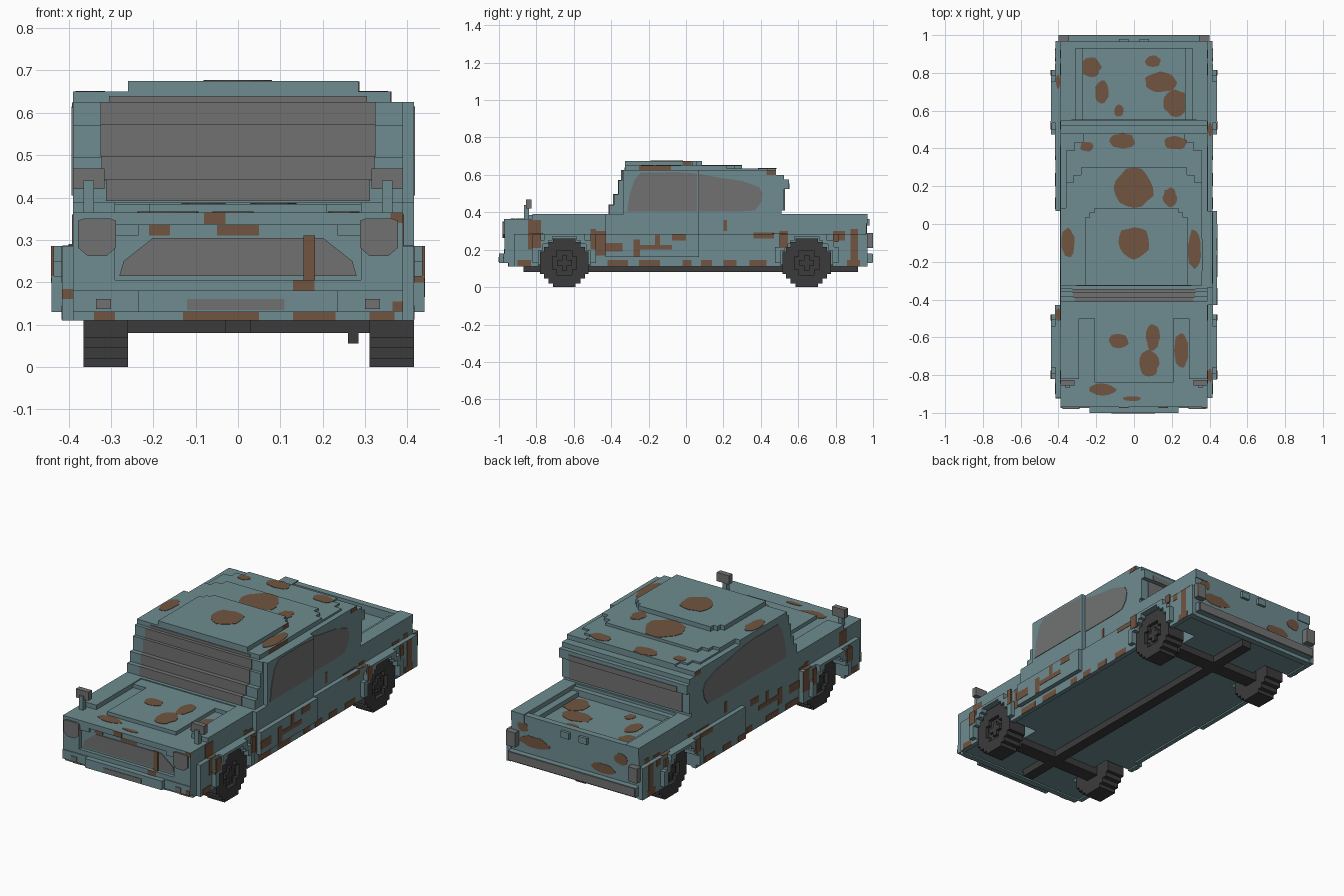
import bpy, bmesh, math, random

if "Cube" in bpy.data.objects:
    bpy.data.objects.remove(bpy.data.objects["Cube"])
random.seed(4)


def material(name, rgb):
    m = bpy.data.materials.new(name)
    m.use_nodes = True
    col = (*rgb, 1)
    m.diffuse_color = col
    m.node_tree.nodes["Principled BSDF"].inputs["Base Color"].default_value = col
    return m


TEAL = material("dusty teal paint", (0.158, 0.262, 0.282))
GREY = material("grey glass", (0.165, 0.167, 0.167))
RUST = material("rust brown", (0.165, 0.090, 0.052))
DARK = material("dark rubber", (0.044, 0.044, 0.044))


def prism(name, axis, pts, a, b, mat=TEAL):
    """Extrude a flat outline along an axis from a to b."""
    place = {"x": lambda p, d: (d, p[0], p[1]),
             "y": lambda p, d: (p[0], d, p[1]),
             "z": lambda p, d: (p[0], p[1], d)}[axis]
    bm = bmesh.new()
    lo = [bm.verts.new(place(p, a)) for p in pts]
    hi = [bm.verts.new(place(p, b)) for p in pts]
    bm.faces.new(lo)
    bm.faces.new(hi[::-1])
    n = len(pts)
    for i in range(n):
        j = (i + 1) % n
        bm.faces.new((lo[i], hi[i], hi[j], lo[j]))
    bmesh.ops.recalc_face_normals(bm, faces=bm.faces)
    me = bpy.data.meshes.new(name)
    bm.to_mesh(me)
    bm.free()
    me.materials.append(mat)
    bpy.context.collection.objects.link(bpy.data.objects.new(name, me))


def box(name, x0, x1, y0, y1, z0, z1, mat=TEAL):
    prism(name, "z", [(x0, y0), (x1, y0), (x1, y1), (x0, y1)], z0, z1, mat)


def pair(name, x0, x1, *rest):
    """Same box on both sides."""
    box("left_" + name, x0, x1, *rest)
    box("right_" + name, -x1, -x0, *rest)


def tier(name, x0, x1, y0, y1, c, z0, z1):
    """Roof layer with stepped rear corners."""
    h = c / 2
    prism(name, "z", [(x0, y0), (x1, y0), (x1, y1 - c), (x1 - h, y1 - c), (x1 - h, y1 - h), (x1 - c, y1 - h), (x1 - c, y1),
                      (x0 + c, y1), (x0 + c, y1 - h), (x0 + h, y1 - h), (x0 + h, y1 - c), (x0, y1 - c)], z0, z1)


def mirror_half(q):
    return q + [(-y, z) for y, z in reversed(q)]


def shift(pts, dy, dz, s=1):
    return [(y + dy, z * s + dz) for y, z in pts]


# Stepped outlines, as offsets from the wheel centre
TYRE = [(.13, 0), (.13, .06), (.11, .06), (.11, .085), (.085, .085), (.085, .11), (.06, .11), (.06, .13)]
RIM = [(.065, 0), (.065, .035), (.04, .035), (.04, .065)]
FLARE = [(.17, 0), (.17, .085), (.145, .085), (.145, .12), (.11, .12), (.11, .155)]
ARCH = [(.138, 0), (.138, .065), (.115, .065), (.115, .1), (.085, .1), (.085, .12), (.065, .12), (.065, .14)]
WHEELS = {"front": -.65, "rear": .645}
HUB_Z = .13


def arch_edge(cy, zb):
    """Arch opening from front to back, starting at the panel bottom."""
    pts = shift(mirror_half(ARCH), cy, HUB_Z)[::-1]
    return [(pts[0][0], zb)] + pts[1:-1] + [(pts[-1][0], zb)]


def side_panel(name, x0, x1, y0, y1, zb, zt, centres):
    pts = [(y0, zb)]
    for c in centres:
        pts += arch_edge(c, zb)
    prism(name, "x", pts + [(y1, zb), (y1, zt), (y0, zt)], x0, x1)


# Wheels with recessed hubs, and the flares over them
for end, cy in WHEELS.items():
    for side, x0, x1, s in (("left", .31, .415, 1), ("right", -.365, -.26, -1)):
        n = f"{end}_{side}_"
        xo, xi = (x1, x0) if s > 0 else (x0, x1)
        up, dn = mirror_half(TYRE), [(y, -z) for y, z in mirror_half(TYRE)][::-1]
        prism(n + "tyre", "x", shift(up[:-1] + dn[:-1], cy, HUB_Z), xi, xo - s * .02, DARK)
        ring = up + mirror_half(RIM)[::-1]
        for half, k in (("upper", 1), ("lower", -1)):
            prism(n + half + "_rim", "x", shift(ring, cy, HUB_Z, k), xo - s * .02, xo, DARK)
        for w, h in ((.04, .014), (.014, .04)):
            box(n + "hub", *sorted((xo - s * .02, xo - s * .006)), cy - w, cy + w, HUB_Z - h, HUB_Z + h, DARK)
        flare = mirror_half(FLARE) + mirror_half(ARCH)[::-1]
        prism(n + "flare", "x", shift(flare, cy, HUB_Z), s * .385, s * .44)
    box(end + "_axle", -.27, .315, cy - .04, cy + .04, .08, .14, DARK)
    box(end + "_axle_drop", .26, .285, cy - .04, cy + .04, .055, .09, DARK)
box("chassis_rail", -.03, .03, -.87, .92, .08, .145, DARK)

# Lower body
fy, ry = WHEELS["front"], WHEELS["rear"]
box("body_core", -.24, .24, -.95, .95, .118, .34)
for s, n in ((1, "left"), (-1, "right")):
    side_panel(n + "_inner_side", s * .24, s * .39, -.95, .95, .118, .34, (fy, ry))
side_panel("left_skin", .39, .415, -.92, .97, .11, .285, (fy, ry))
side_panel("right_front_skin", -.415, -.39, -.92, -.43, .11, .285, (fy,))
side_panel("right_rear_skin", -.415, -.39, .07, .97, .11, .285, (ry,))
box("right_sill", -.39, -.365, -.43, .07, .11, .145)
box("left_door_panel", .41, .44, -.43, .07, .16, .285)
box("belt_section", -.39, .39, -.43, .52, .34, .39)
box("left_door_belt", .39, .415, -.43, .07, .285, .39)

# Hood
box("hood", -.39, .39, -.95, -.43, .34, .365)
pair("hood_rail", .29, .39, -.82, -.43, .365, .39)
box("hood_panel", -.21, .21, -.84, -.43, .365, .385)
box("hood_cowl", -.29, .29, -.5, -.43, .365, .385)

# Front end
box("front_wall", -.39, .39, -.95, -.92, .11, .365)
box("grille_bottom_frame", -.39, .39, -.97, -.95, .18, .205)
pair("grille_side_frame", .29, .39, -.97, -.95, .205, .365)
box("grille_top_frame", -.29, .29, -.97, -.95, .335, .365)
pair("grille_corner", .235, .29, -.965, -.95, .31, .335)
prism("grille", "y", [(-.28, .215), (.28, .215), (.27, .25), (.2, .305), (-.2, .305), (-.27, .25)], -.955, -.945, GREY)
box("front_bumper", -.39, .39, -.975, -.95, .13, .18)
box("bumper_centre", -.235, .235, -1, -.97, .13, .18)
box("plate", -.12, .11, -1.003, -.998, .135, .16, GREY)
pair("fog_lamp", .3, .335, -.979, -.97, .137, .16, GREY)
for s, n in ((1, "left"), (-1, "right")):
    prism(n + "_headlight", "y", [(s * x, z) for x, z in
          ((.31, .262), (.355, .262), (.378, .282), (.378, .345), (.365, .35), (.3, .35), (.288, .345), (.288, .282))],
          -.98, -.96, GREY)
    prism(n + "_mirror_stem", "x", [(-.865, .36), (-.84, .36), (-.84, .44), (-.865, .44)], s * .34, s * .365)
pair("mirror", .315, .39, -.855, -.825, .42, .468, GREY)

# Cab, stepped at the windscreen and at the back
STEPS = [(.39, .44, -.41, .312), (.44, .495, -.385, .322), (.495, .57, -.36, .325), (.57, .625, -.343, .325)]
prof = []
for z0, z1, y, _ in STEPS:
    prof += [(y, z0), (y, z1)]
prof += [(.48, .625), (.48, .6), (.525, .6), (.525, .575), (.55, .575), (.55, .525), (.525, .525), (.525, .41), (.51, .41), (.51, .39)]
prism("cab", "x", prof, -.39, .39)
for i, (z0, z1, y, w) in enumerate(STEPS):
    box(f"windscreen_{i}", -w, w, y - .004, -.3, z0 + .002, z1 + .003 if i < 3 else z1, GREY)
box("left_front_door_top", .385, .415, -.335, .07, .39, .625)
box("roof_slab", -.39, .36, -.325, .085, .625, .65)
tier("roof_rear_slab", -.36, .36, .085, .3, .08, .625, .65)
tier("roof_rear_lip", -.36, .36, .2, .48, .09, .62, .635)
tier("roof_top", -.26, .285, -.325, .085, .05, .65, .675)
box("windscreen_top", -.305, .305, -.329, -.32, .625, .64, GREY)
box("rear_window", -.345, .345, .52, .529, .41, .525, GREY)
box("rear_window_top", -.33, .33, .545, .554, .525, .555, GREY)

# Side windows, split at the door seam
FRONT_WIN = [(-.315, .405), (-.3, .5), (-.275, .575), (-.24, .612), (-.05, .615), (.06, .607), (.06, .405)]
REAR_WIN = [(.06, .405), (.06, .607), (.18, .585), (.3, .568), (.39, .535), (.41, .5), (.4, .45), (.37, .41), (.3, .405)]
for n, win, xs in (("front", FRONT_WIN, (.418, -.393)), ("rear", REAR_WIN, (.393, -.393))):
    for side, x in zip(("left", "right"), xs):
        prism(f"{side}_{n}_window", "x", win, x, x * .985, GREY)

# Bed and tail
pair("bed_wall", .31, .39, .5, .97, .34, .39)
pair("bed_ledge", .27, .31, .52, .93, .34, .365)
box("bed_front_ledge", -.31, .31, .5, .55, .34, .375)
box("tailgate", -.39, .39, .93, .965, .11, .385)
pair("tailgate_latch", .03, .08, .96, .98, .33, .365)
box("rear_bumper", -.39, .39, .96, .996, .13, .18)
box("rear_bumper_face", -.385, .385, .994, 1, .132, .178, GREY)
pair("tail_light", .345, .4, .96, 1, .21, .29, GREY)


# Rust patches as thin plates
def patch(axis, pos, u, v, ru, rv):
    pts = []
    for i in range(16):
        a = i * math.tau / 16
        r = random.uniform(.92, 1.12)
        pts.append((u + ru * r * math.cos(a), v + rv * r * math.sin(a)))
    prism("rust_patch", axis, pts, pos - .003, pos + .002, RUST)


TOP = [(-.08, -.62, .05, .04, .385), (.1, -.6, .035, .07, .385), (.08, -.74, .05, .07, .385),
       (.25, -.67, .038, .09, .365), (-.17, -.875, .07, .03, .365), (-.01, -.925, .05, .012, .365),
       (0, -.1, .085, .085, .675), (-.35, -.1, .035, .075, .65), (.32, -.13, .035, .1, .65),
       (0, .19, .1, .1, .65), (.19, .14, .035, .05, .65), (-.06, .44, .065, .04, .635),
       (.22, .43, .06, .035, .635), (-.25, .41, .035, .025, .635), (-.23, .83, .055, .05, .34),
       (-.17, .7, .035, .06, .34), (.1, .86, .04, .03, .34), (.14, .75, .08, .055, .34),
       (.22, .64, .06, .07, .34), (-.08, .6, .025, .03, .34), (-.402, .755, .012, .035, .285),
       (.402, .5, .012, .035, .285), (.402, -.8, .012, .035, .285), (-.402, -.48, .012, .035, .285)]
for x, y, rx, ry_, z in TOP:
    patch("z", z, x, y, rx, ry_)


# Blocky rust on the sides, split at the ledge where the body steps in
def side_depth(s, y, z):
    door = -.43 < y < .07
    if z > .285:
        return .415 if door and s > 0 else .39
    if door:
        return .39 if s < 0 else (.44 if z > .16 else .415)
    on_flare = any(abs(y - c) < .17 for c in WHEELS.values()) and z > .16
    return .44 if on_flare else .415


SIDE = [(-.845, -.82, .2, .36), (-.82, -.775, .21, .36), (-.51, -.48, .2, .31), (-.48, -.43, .17, .3),
        (-.43, -.34, .19, .235), (-.28, -.245, .165, .255), (-.245, -.075, .2, .225), (-.165, -.14, .225, .28),
        (-.075, 0, .25, .284), (.2, .22, .3, .36), (.36, .47, .26, .292), (.5, .545, .21, .3),
        (.785, .815, .24, .3), (.815, .85, .25, .3), (.88, .92, .14, .31), (.43, .475, .6, .624)]
SILL = [(-.9, -.83), (-.42, -.31), (-.25, -.14), (-.02, .03), (.08, .14), (.2, .27), (.34, .43), (.86, .93)]
for s in (1, -1):
    for y0, y1, z0, z1 in SIDE + [(a, b, .112, .145) for a, b in SILL]:
        for lo, hi in ((0, .285), (.285, 1)):
            a, b = max(z0, lo), min(z1, hi)
            if b > a:
                x = side_depth(s, (y0 + y1) / 2, (a + b) / 2)
                box("side_rust", *sorted((s * (x - .006), s * (x + .002))), y0, y1, a, b, RUST)
box("roof_edge_rust", .354, .362, -.25, -.08, .626, .65, RUST)
box("roof_top_rust", .279, .287, -.02, .03, .652, .674, RUST)

# Rust on the nose and tailgate
for x0, x1, z0, z1, y in ((-.34, -.29, .11, .13, -.95), (-.13, .05, .11, .13, -.95), (.13, .23, .11, .13, -.95),
                          (.31, .37, .11, .13, -.95), (-.21, -.16, .31, .335, -.95), (-.05, .05, .31, .335, -.95),
                          (-.08, -.03, .337, .365, -.97), (.155, .182, .205, .31, -.957), (.13, .18, .18, .205, -.97),
                          (.36, .39, .34, .364, -.97), (.365, .39, .132, .155, -.975),
                          (.416, .44, .2, .214, -.82), (-.415, -.39, .16, .184, -.92)):
    box("nose_rust", x0, x1, y - .003, y + .003, z0, z1, RUST)
for x, z, a, b in ((.25, .25, .09, .03), (.32, .32, .03, .025), (-.17, .22, .07, .025), (-.28, .3, .04, .03)):
    patch("y", .965, x, z, a, b)
